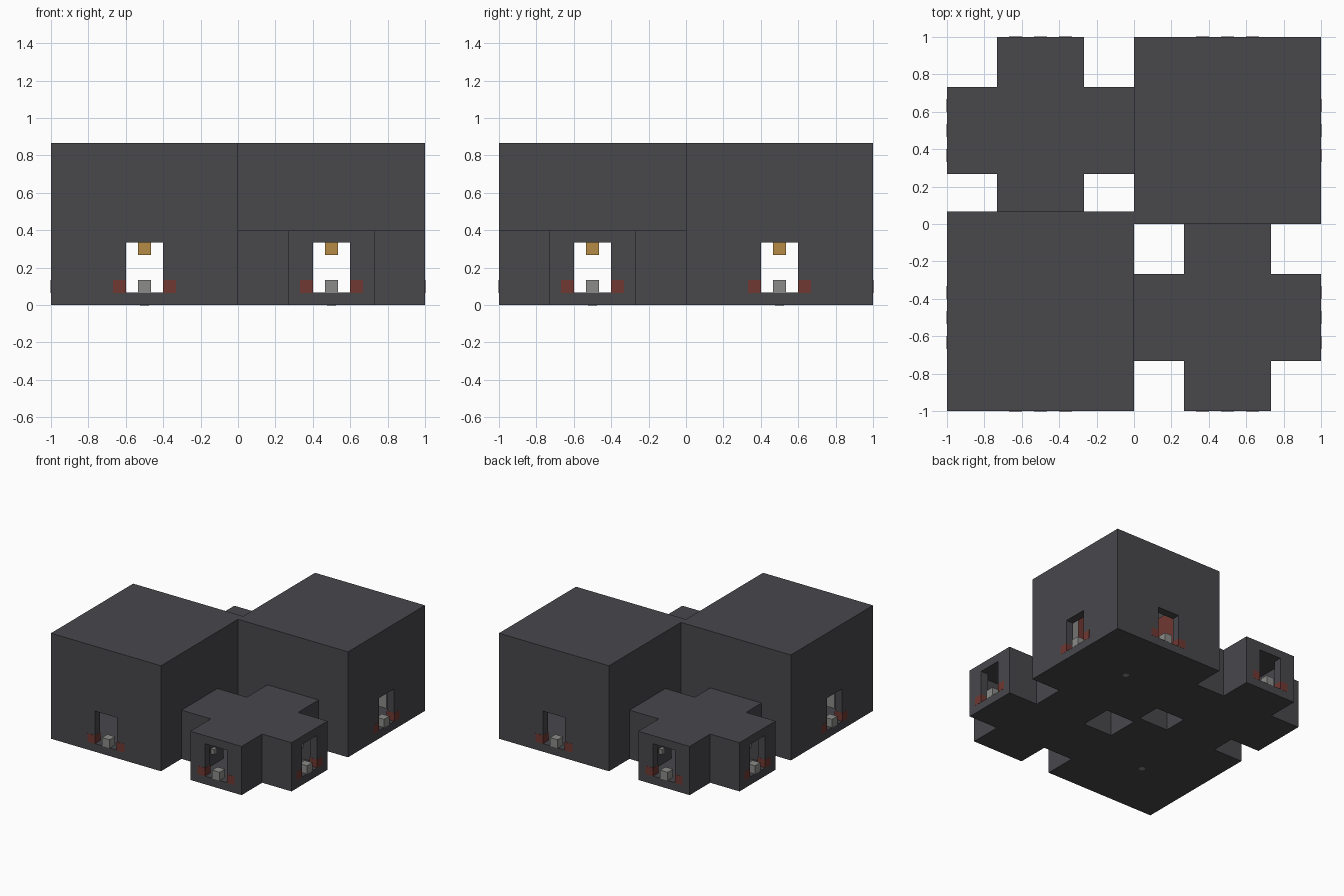
import bpy, bmesh, math
from mathutils import Matrix, Vector

old = bpy.data.objects.get("Cube")
if old:
    bpy.data.objects.remove(old, do_unlink=True)

V = 1 / 15          # one building block
T = 7.5             # half the room side, in blocks
SKIN = 0.0012       # how far inlaid blocks stand proud


def material(name, rgb):
    m = bpy.data.materials.new(name)
    m.use_nodes = True
    m.diffuse_color = (*rgb, 1)
    m.node_tree.nodes["Principled BSDF"].inputs["Base Color"].default_value = (*rgb, 1)
    return m


STONE = material("dark stone", (0.065, 0.063, 0.071))
RED = material("dull red", (0.16, 0.040, 0.032))
GREY = material("light grey", (0.26, 0.26, 0.255))
GOLD = material("lamp gold", (0.47, 0.26, 0.06))


def finish(name, bm, mat):
    bmesh.ops.recalc_face_normals(bm, faces=bm.faces)
    mesh = bpy.data.meshes.new(name)
    bm.to_mesh(mesh)
    bm.free()
    mesh.materials.append(mat)
    obj = bpy.data.objects.new(name, mesh)
    bpy.context.collection.objects.link(obj)
    return obj


def prism(name, outline, z0, z1, mat=STONE):
    """Upright prism over an outline given in blocks."""
    bm = bmesh.new()
    face = bm.faces.new([bm.verts.new((x * V, y * V, z0 * V)) for x, y in outline])
    up = bmesh.ops.extrude_face_region(bm, geom=[face])["geom"]
    bmesh.ops.translate(bm, vec=(0, 0, (z1 - z0) * V),
                        verts=[v for v in up if isinstance(v, bmesh.types.BMVert)])
    return finish(name, bm, mat)


def rect(cx, cy, x0, x1, y0, y1):
    return [(cx + x0, cy + y0), (cx + x1, cy + y0), (cx + x1, cy + y1), (cx + x0, cy + y1)]


def plus(cx, cy, w, e):
    arm = [(e, -w), (e, w), (w, w)]
    pts = []
    for c, s in ((1, 0), (0, 1), (-1, 0), (0, -1)):
        pts += [(cx + c * x - s * y, cy + s * x + c * y) for x, y in arm]
    return pts


def carve(obj, cutters):
    """Subtract the cutters and throw them away."""
    for cutter in cutters:
        cutter.hide_render = True
        mod = obj.modifiers.new("cut", "BOOLEAN")
        mod.operation, mod.solver, mod.object = "DIFFERENCE", "EXACT", cutter
    bpy.context.view_layer.update()
    graph = bpy.context.evaluated_depsgraph_get()
    mesh = bpy.data.meshes.new_from_object(obj.evaluated_get(graph))
    obj.modifiers.clear()
    obj.data = mesh
    for cutter in cutters:
        bpy.data.objects.remove(cutter, do_unlink=True)


def blocks(name, items, mat):
    """One object made of boxes, each a (centre, size) pair in blocks."""
    bm = bmesh.new()
    for centre, size in items:
        scale = Matrix.Diagonal([s * V + 2 * SKIN for s in size] + [1])
        bmesh.ops.create_cube(bm, size=1, matrix=Matrix.Translation(Vector(centre) * V) @ scale)
    return finish(name, bm, mat)


def door_cutters(cx, cy, reach):
    return [prism("cut_x", rect(cx, cy, -reach, reach, -1.5, 1.5), 1, 5),
            prism("cut_y", rect(cx, cy, -1.5, 1.5, -reach, reach), 1, 5)]


def around(cx, cy, inward, side, z, size):
    """A box repeated at the four doors; size is (depth, width, height)."""
    out = []
    for c, s in ((1, 0), (0, 1), (-1, 0), (0, -1)):
        x, y = c * inward - s * side, s * inward + c * side
        dims = size if c else (size[1], size[0], size[2])
        out.append(((cx + x, cy + y, z), dims))
    return out


def doorway_details(name, cx, cy):
    blocks(name + "_door_inlays",
           around(cx, cy, 7, 2, 1.5, (1, 1, 1)) + around(cx, cy, 7, -2, 1.5, (1, 1, 1)), RED)
    blocks(name + "_threshold_blocks", around(cx, cy, 7, 0, 1.5, (1, 1, 1)), GREY)


def hall(name, cx, cy, extra):
    """Tall square room; extra lengthens its back wall."""
    shell = prism(name + "_shell", rect(cx, cy, -T, T, -T, T + extra), 0, 13)
    room = prism("cut_room", rect(cx, cy, 1 - T, T - 1, 1 - T, T - 1), 1, 12)
    carve(shell, [room] + door_cutters(cx, cy, T + 2))
    doorway_details(name, cx, cy)
    # corner pillars, banners and the central pedestal
    blocks(name + "_pillars", [((cx + sx * 4.3, cy + sy * 4.3, 6.5), (1, 1, 11))
                               for sx in (-1, 1) for sy in (-1, 1)], GREY)
    blocks(name + "_banners", around(cx, cy, 6.4, 0, 8, (0.15, 10, 5)), RED)
    bm = bmesh.new()
    bmesh.ops.create_cone(bm, cap_ends=True, segments=16, radius1=0.024, radius2=0.024,
                          depth=2 * V, matrix=Matrix.Translation((cx * V, cy * V, V - SKIN)))
    finish(name + "_pedestal", bm, GREY)


def passage(name, cx, cy):
    """Low crossing with four arms."""
    shell = prism(name + "_shell", plus(cx, cy, 3.5, T), 0, 6)
    room = prism("cut_room", plus(cx, cy, 2.5, T - 1), 1, 5)
    carve(shell, [room] + door_cutters(cx, cy, T + 2))
    doorway_details(name, cx, cy)
    # hanging lamp and wall studs
    blocks(name + "_lamp", [((cx, cy, 4.5), (1, 1, 0.97))], GOLD)
    blocks(name + "_studs", around(cx, cy, 4.6, 2.3, 2.8, (0.6, 0.4, 0.6))
           + around(cx, cy, 4.6, -2.3, 2.8, (0.6, 0.4, 0.6)), GREY)


hall("front_hall", -T, -T, 1)
hall("back_hall", T, T, 0)
passage("front_passage", T, -T)
passage("back_passage", -T, T)
